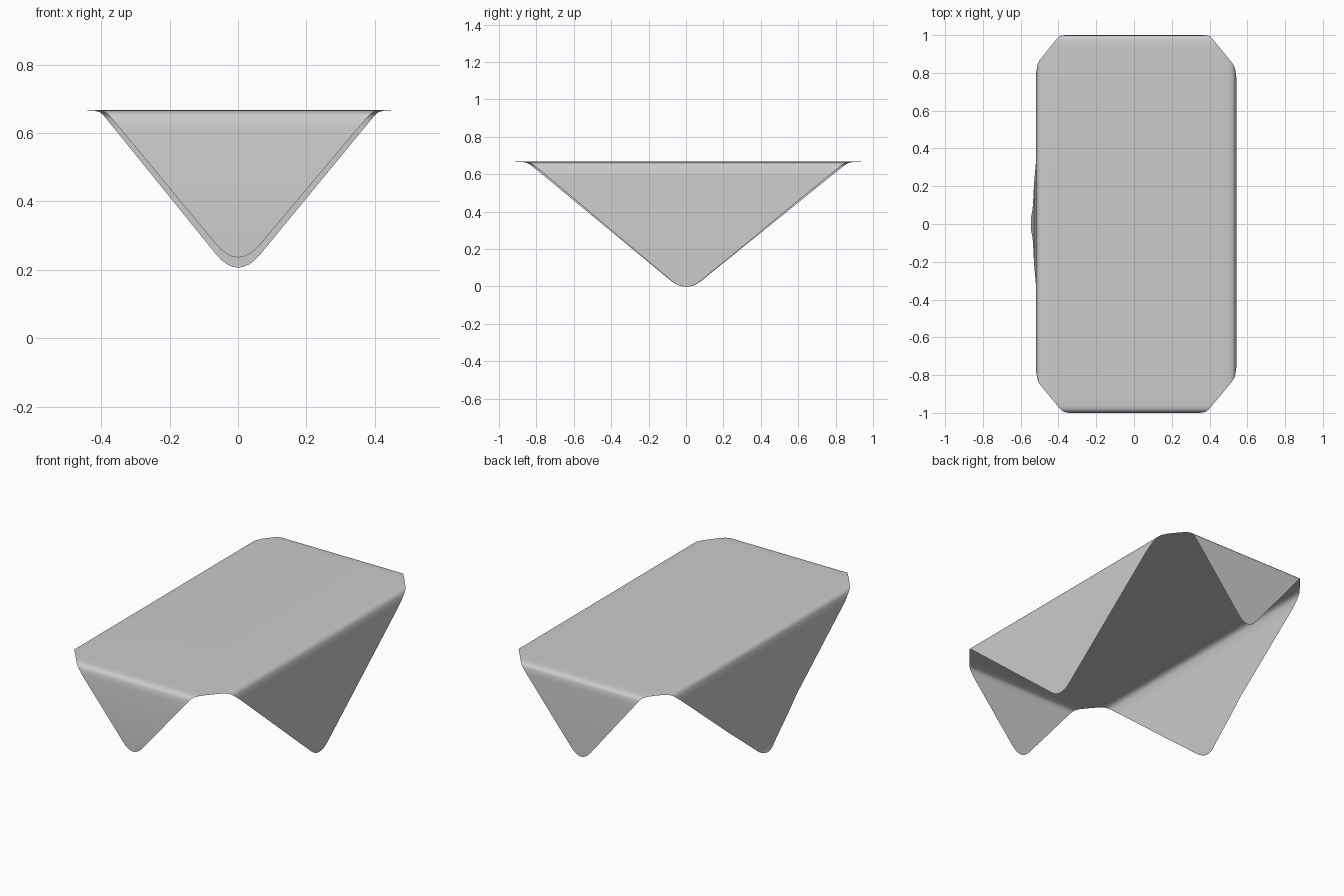
import bpy, bmesh
from mathutils import Vector

if "Cube" in bpy.data.objects:
    bpy.data.objects.remove(bpy.data.objects["Cube"])

# Fold profiles (distance outward, height); the last point is the unrounded corner of the cloth
TOP = 0.667
right = [(0, TOP), (.46, TOP), (.495, .666), (.518, .661), (.530, .651), (.536, .636), (.541, .612), (.543, .58), (.543, -.035)]
left = [(0, TOP), (.44, TOP), (.475, .666), (.497, .661), (.508, .651), (.513, .636), (.518, .612), (.520, .58),
        (.520, .22), (.529, .14), (.534, .06), (.537, .025), (.546, 0), (.556, -.033)]
back = [(0, TOP), (.93, TOP), (.965, .666), (.985, .661), (.994, .653), (.998, .640), (1, .61), (1, .166)]
front = [(0, TOP), (.93, TOP), (.962, .666), (.982, .661), (.991, .653), (.996, .640), (1, .61), (1, .197)]


def lengths(profile):
    """Running length along a profile."""
    out = [0.0]
    for a, b in zip(profile, profile[1:]):
        out.append(out[-1] + (Vector(b) - Vector(a)).length)
    return out


def fold(profile, s):
    """Point on the profile at length s."""
    ls = lengths(profile)
    for i in range(len(ls) - 1):
        if s <= ls[i + 1] or i == len(ls) - 2:
            t = (s - ls[i]) / (ls[i + 1] - ls[i])
            return Vector(profile[i]).lerp(Vector(profile[i + 1]), t)


# Flat diamond cloth with rounded corners
corners = [Vector((lengths(right)[-1], 0, 0)), Vector((0, lengths(back)[-1], 0)),
           Vector((-lengths(left)[-1], 0, 0)), Vector((0, -lengths(front)[-1], 0))]
bm = bmesh.new()
ring = []
for i, c in enumerate(corners):
    a = c.lerp(corners[i - 1], .054)
    b = c.lerp(corners[(i + 1) % 4], .054)
    for k in range(9):
        t = k / 8
        ring.append(bm.verts.new(a * (1 - t) ** 2 + c * 2 * t * (1 - t) + b * t * t))
bm.faces.new(ring)

# Cut the cloth along every fold line
for profile, axis in ((right, Vector((1, 0, 0))), (left, Vector((-1, 0, 0))),
                      (back, Vector((0, 1, 0))), (front, Vector((0, -1, 0)))):
    for s in lengths(profile)[1:-1]:
        bmesh.ops.bisect_plane(bm, geom=bm.verts[:] + bm.edges[:] + bm.faces[:],
                               plane_co=axis * s, plane_no=axis, dist=1e-6)

# Drape the flaps down over the four sides
for v in bm.verts:
    u, w = v.co.x, v.co.y
    px = fold(right if u > 0 else left, abs(u))
    py = fold(back if w > 0 else front, abs(w))
    v.co = (px.x if u > 0 else -px.x, py.x if w > 0 else -py.x, px.y + py.y - TOP)
bmesh.ops.triangulate(bm, faces=[f for f in bm.faces if len(f.verts) > 4])

mesh = bpy.data.meshes.new("tablecloth")
bm.to_mesh(mesh)
bm.free()
cloth = bpy.data.objects.new("tablecloth", mesh)
bpy.context.collection.objects.link(cloth)
bpy.context.view_layer.objects.active = cloth
cloth.select_set(True)
bpy.ops.object.shade_smooth_by_angle(angle=.6)
